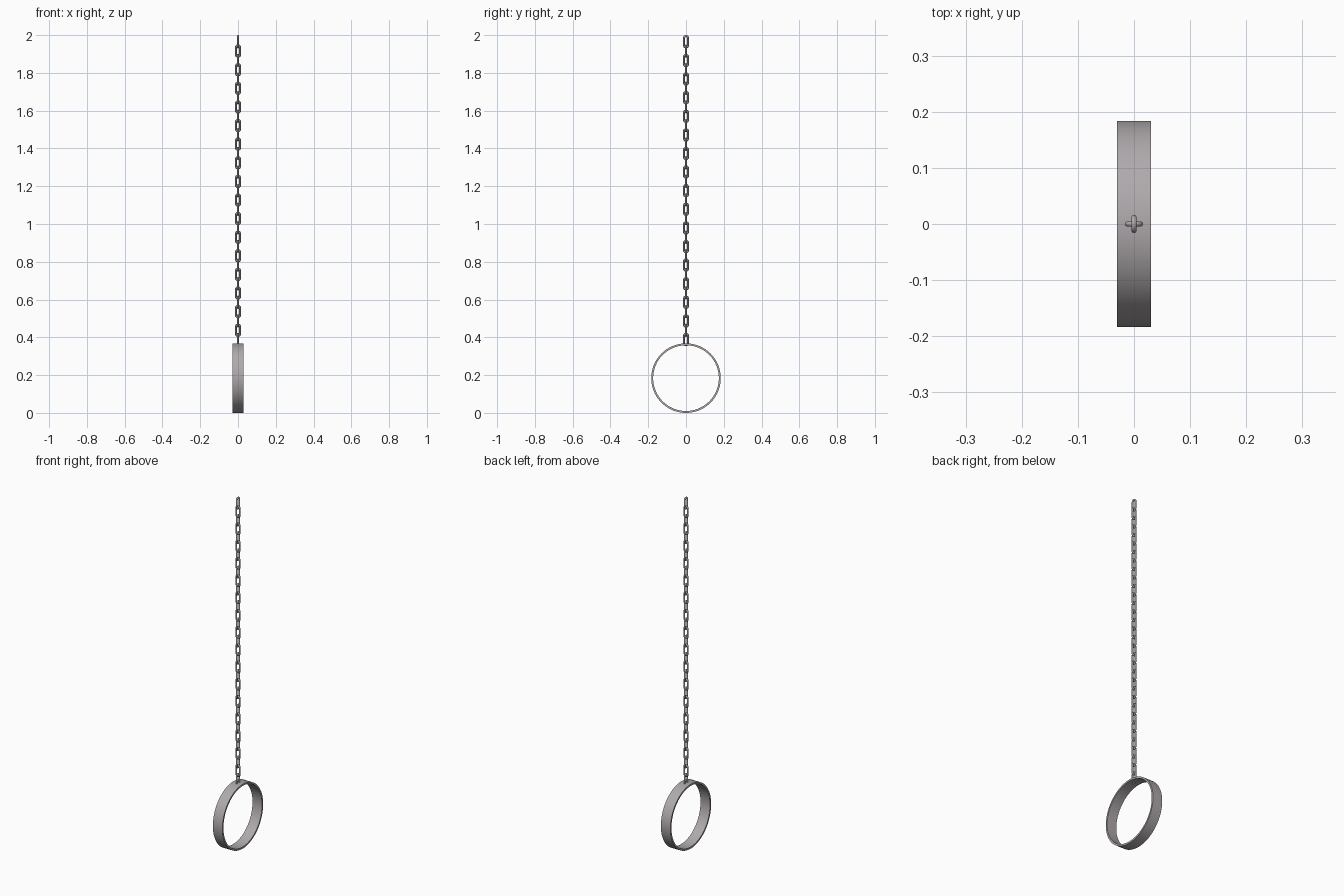
import bpy, bmesh
from math import pi, sin, cos
from mathutils import Vector

if "Cube" in bpy.data.objects:
    bpy.data.objects.remove(bpy.data.objects["Cube"])

WIRE, HALF_W, LENGTH = 0.005, 0.011, 0.071     # link wire radius, centreline half width, full length
COUNT, TOP, LAST = 33, 2.0, 0.3885             # number of links, chain top, centre of lowest link

metal = bpy.data.materials.new("dark_metal")
metal.diffuse_color = (0.43, 0.40, 0.415, 1)
metal.use_nodes = True
metal.node_tree.nodes["Principled BSDF"].inputs["Base Color"].default_value = metal.diffuse_color


def smooth(ob, angle=0.7):
    bpy.ops.object.select_all(action='DESELECT')
    ob.select_set(True)
    bpy.context.view_layer.objects.active = ob
    bpy.ops.object.shade_smooth_by_angle(angle=angle)


def grid_mesh(name, rings):
    """Join closed loops of points into a closed tube."""
    bm = bmesh.new()
    vs = [[bm.verts.new(p) for p in r] for r in rings]
    n, m = len(vs), len(vs[0])
    for i in range(n):
        for j in range(m):
            a, b = vs[i], vs[(i + 1) % n]
            bm.faces.new((a[j], a[(j + 1) % m], b[(j + 1) % m], b[j]))
    bmesh.ops.recalc_face_normals(bm, faces=bm.faces)
    me = bpy.data.meshes.new(name)
    bm.to_mesh(me)
    bm.free()
    me.materials.append(metal)
    return me


def link_mesh():
    straight = LENGTH / 2 - WIRE - HALF_W
    rings = []
    for end in (1, -1):
        for k in range(9):
            a = pi * k / 8 + (0 if end == 1 else pi)
            out = Vector((0, cos(a), sin(a)))
            centre = out * HALF_W + Vector((0, 0, end * straight))
            rings.append([centre + WIRE * (out * cos(t) + Vector((1, 0, 0)) * sin(t))
                          for t in (2 * pi * j / 10 for j in range(10))])
    return grid_mesh("chain_link", rings)


# chain of alternating oval links, the lowest threaded around the hoop
link = link_mesh()
first = TOP - LENGTH / 2
for i in range(COUNT):
    ob = bpy.data.objects.new(f"chain_link_{i + 1:02d}", link)
    bpy.context.collection.objects.link(ob)
    ob.location.z = first + (LAST - first) * i / (COUNT - 1)
    ob.rotation_euler.z = pi / 2 * (i % 2)
    if i == 0:
        smooth(ob, 1.0)

# flat band hoop
R, T, W = 0.184, 0.010, 0.030
section = [(-W, R - T), (W, R - T), (W, R), (-W, R)]
hoop = bpy.data.objects.new("hoop", grid_mesh("hoop", [
    [(x, r * cos(a), R + r * sin(a)) for x, r in section]
    for a in (2 * pi * k / 64 for k in range(64))]))
bpy.context.collection.objects.link(hoop)
smooth(hoop)
